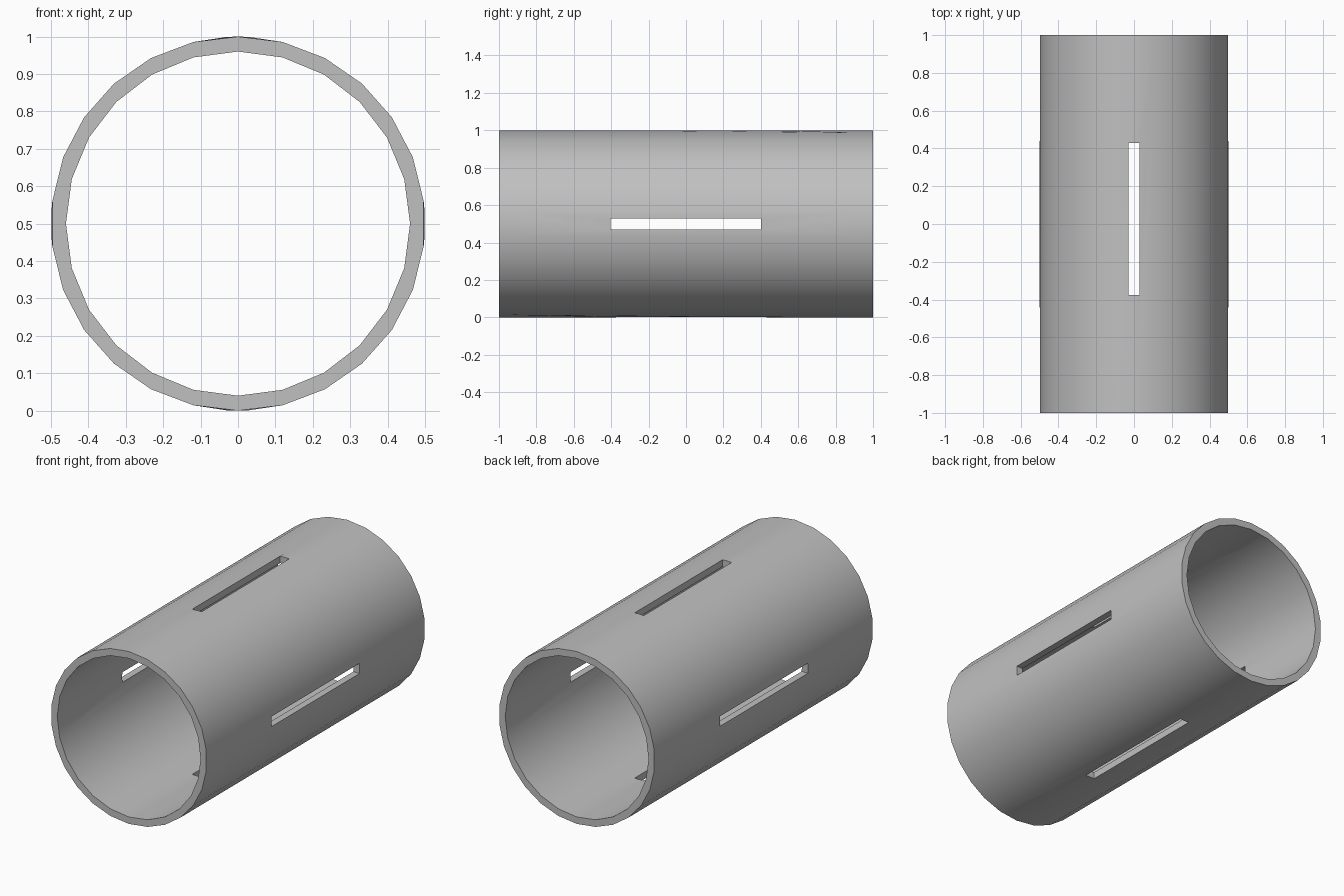
import bpy, bmesh, math

OUTER, INNER, HALF = 0.5, 0.46, 1.0
CENTRE_Z = 0.5

cube = bpy.data.objects.get("Cube")
if cube:
    bpy.data.objects.remove(cube, do_unlink=True)


def make_material(name, colour):
    mat = bpy.data.materials.new(name)
    mat.use_nodes = True
    mat.diffuse_color = colour
    mat.node_tree.nodes["Principled BSDF"].inputs["Base Color"].default_value = colour
    return mat


def cylinder(name, radius, half, sides):
    bpy.ops.mesh.primitive_cylinder_add(
        vertices=sides, radius=radius, depth=2 * half,
        location=(0, 0, CENTRE_Z))
    obj = bpy.context.object
    obj.name = name
    # Lay the cylinder along y with a corner on the x axis
    for v in obj.data.vertices:
        x, y, z = v.co
        v.co = (y, z, x)
    if sides % 4:
        for v in obj.data.vertices:
            x, y, z = v.co
            v.co = (z, y, -x)
    bm = bmesh.new()
    bm.from_mesh(obj.data)
    bmesh.ops.recalc_face_normals(bm, faces=bm.faces)
    bm.to_mesh(obj.data)
    bm.free()
    return obj


def box(name, size, location):
    bpy.ops.mesh.primitive_cube_add(size=1, location=location)
    obj = bpy.context.object
    obj.name = name
    obj.scale = size
    return obj


# Tube body, bore and the two pairs of opposite slots
tube = cylinder("slotted_tube", OUTER, HALF, 26)
cutters = [
    cylinder("bore_cutter", INNER, HALF + 0.2, 24),
    box("top_bottom_slot_cutter", (0.058, 0.805, 1.4), (-0.001, 0.027, CENTRE_Z)),
    box("side_slot_cutter", (1.4, 0.805, 0.058), (0, -0.002, CENTRE_Z)),
]
for cutter in cutters:
    cutter.hide_render = True
    mod = tube.modifiers.new(cutter.name, "BOOLEAN")
    mod.operation = "DIFFERENCE"
    mod.solver = "EXACT"
    mod.object = cutter

bpy.ops.object.select_all(action="DESELECT")
tube.select_set(True)
bpy.context.view_layer.objects.active = tube
for cutter in cutters:
    bpy.ops.object.modifier_apply(modifier=cutter.name)
for cutter in cutters:
    bpy.data.objects.remove(cutter, do_unlink=True)

# Slot rims sit on the true round surfaces
for v in tube.data.vertices:
    r = math.hypot(v.co.x, v.co.z)
    target = OUTER if r > (OUTER + INNER) / 2 else INNER
    v.co.x *= target / r
    v.co.z *= target / r

tube.data.materials.clear()
tube.data.materials.append(make_material("plain grey", (0.53, 0.53, 0.53, 1)))
bpy.ops.object.shade_smooth_by_angle(angle=math.radians(30))
